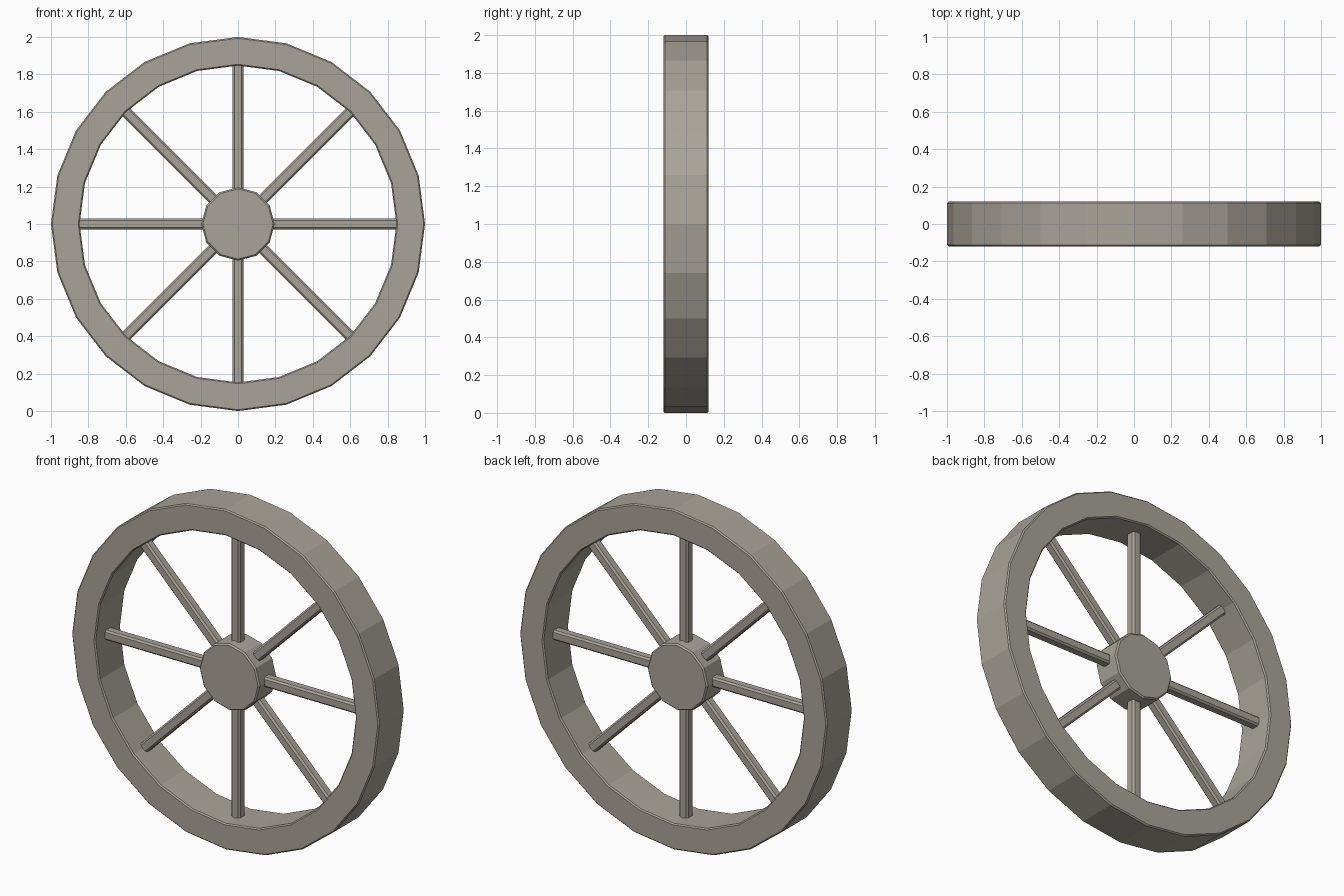
import bpy, bmesh
from math import pi, cos, sin
from mathutils import Matrix

if "Cube" in bpy.data.objects:
    bpy.data.objects.remove(bpy.data.objects["Cube"])

CENTRE_Z = 1.0

# Weathered warm grey
grey = bpy.data.materials.new("warm_grey")
grey.diffuse_color = (0.40, 0.372, 0.315, 1)
grey.use_nodes = True
grey.node_tree.nodes["Principled BSDF"].inputs["Base Color"].default_value = grey.diffuse_color


def finish(name, bm):
    bmesh.ops.recalc_face_normals(bm, faces=bm.faces[:])
    mesh = bpy.data.meshes.new(name)
    bm.to_mesh(mesh)
    bm.free()
    mesh.materials.append(grey)
    obj = bpy.data.objects.new(name, mesh)
    obj.location.z = CENTRE_Z
    bpy.context.collection.objects.link(obj)
    return obj


def lathe(name, profile, sides):
    """Spin a closed (radius, y) profile around the wheel axis."""
    bm = bmesh.new()
    rings = []
    for i in range(sides):
        a = 2 * pi * i / sides
        rings.append([bm.verts.new((r * cos(a), y, r * sin(a))) for r, y in profile])
    n = len(profile)
    for i in range(sides):
        p, q = rings[i], rings[(i + 1) % sides]
        for j in range(n):
            k = (j + 1) % n
            bm.faces.new((p[j], p[k], q[k], q[j]))
    return finish(name, bm)


# Rim: 24-sided ring with small chamfers
R, r, h, c = 1.0, 0.847, 0.119, 0.007
lathe("rim", [(R, -h + c), (R, h - c), (R - c, h), (r + c, h),
              (r, h - c), (r, -h + c), (r + c, -h), (R - c, -h)], 24)

# Hub: 12-sided drum with chamfered ends
bm = bmesh.new()
bmesh.ops.create_cone(bm, cap_ends=True, segments=12, radius1=0.196, radius2=0.196,
                      depth=0.165, matrix=Matrix.Rotation(pi / 2, 4, 'X'))
end_edges = [e for e in bm.edges if abs(e.verts[0].co.y - e.verts[1].co.y) < 1e-4]
bmesh.ops.bevel(bm, geom=end_edges, offset=0.008, segments=1, affect='EDGES')
finish("hub", bm)

# Spokes: eight slim square bars with chamfered long edges
START, END, WIDTH = 0.16, 0.87, 0.058
for i in range(8):
    bm = bmesh.new()
    m = Matrix.Translation((0, 0, (START + END) / 2)) @ Matrix.Diagonal((WIDTH, WIDTH, END - START, 1))
    bmesh.ops.create_cube(bm, size=1, matrix=m)
    long_edges = [e for e in bm.edges if e.calc_length() > 0.3]
    bmesh.ops.bevel(bm, geom=long_edges, offset=0.01, segments=1, affect='EDGES')
    spoke = finish(f"spoke_{i + 1}", bm)
    spoke.rotation_euler.y = i * pi / 4
